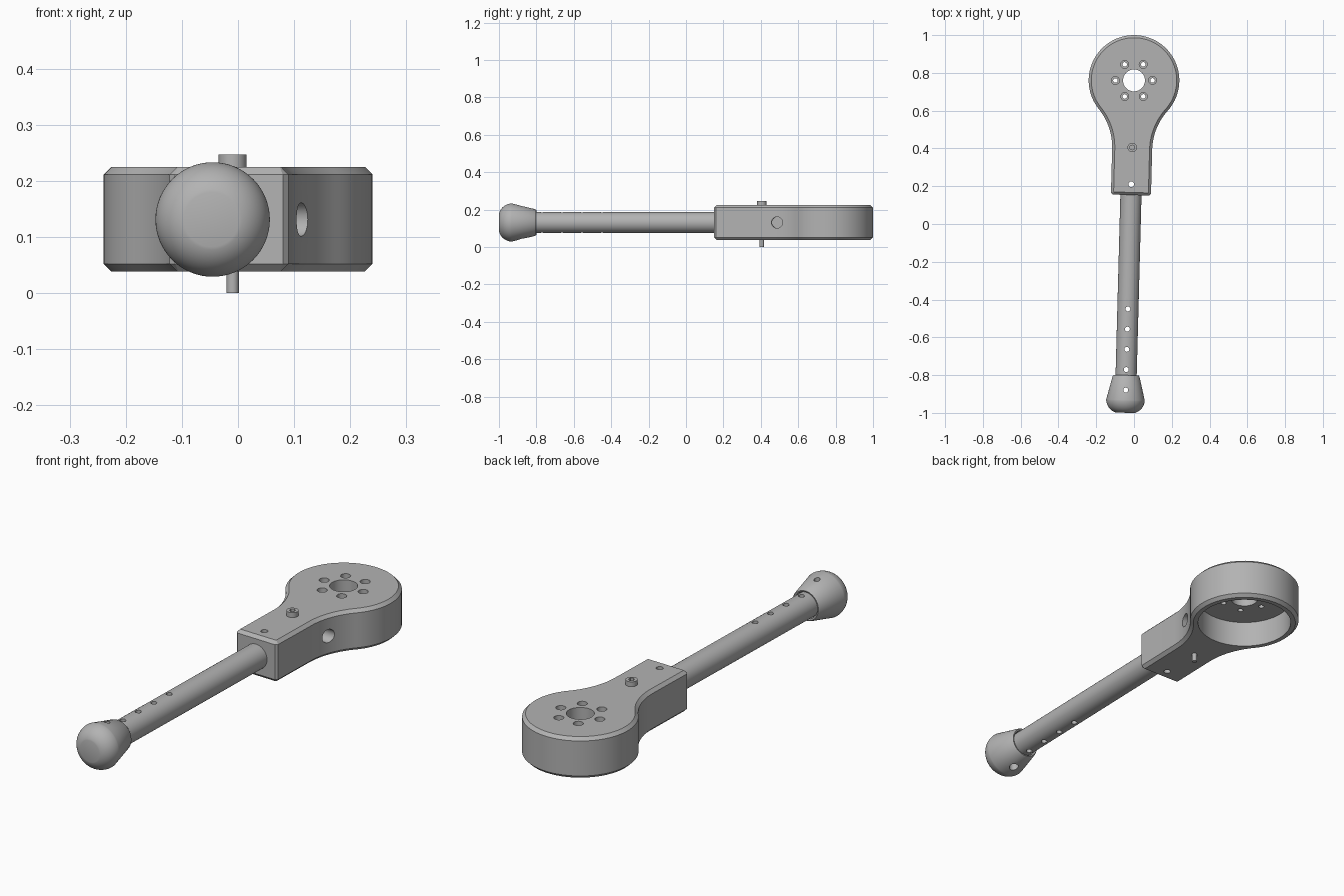
import bpy, bmesh, math
from mathutils import Matrix, Vector

if "Cube" in bpy.data.objects:
    bpy.data.objects.remove(bpy.data.objects["Cube"], do_unlink=True)

grey = bpy.data.materials.new("plain_grey")
grey.use_nodes = True
colour = (0.45, 0.45, 0.45, 1)
grey.diffuse_color = colour
grey.node_tree.nodes["Principled BSDF"].inputs["Base Color"].default_value = colour

# The tool is modelled along its own axis, then swung slightly about the head centre
PLACE = Matrix.Translation((0, 0.76, 0)) @ Matrix.Rotation(-0.0267, 4, 'Z')
LOW, HIGH, MID = 0.038, 0.225, 0.131


def to_object(name, bm):
    bmesh.ops.recalc_face_normals(bm, faces=bm.faces)
    mesh = bpy.data.meshes.new(name)
    bm.to_mesh(mesh)
    bm.free()
    mesh.materials.append(grey)
    obj = bpy.data.objects.new(name, mesh)
    bpy.context.collection.objects.link(obj)
    return obj


def rod(name, radius, start, end, sides=32):
    """Straight cylinder between two points."""
    a, b = Vector(start), Vector(end)
    turn = (b - a).to_track_quat('Z', 'Y').to_matrix().to_4x4()
    bm = bmesh.new()
    bmesh.ops.create_cone(bm, cap_ends=True, segments=sides, radius1=radius, radius2=radius,
                          depth=(b - a).length, matrix=Matrix.Translation((a + b) / 2) @ turn)
    return to_object(name, bm)


def drill(radius, x, y, bottom=-0.1, top=0.4, sides=32):
    return rod("cutter", radius, (x, y, bottom), (x, y, top), sides)


def cut(obj, cutters):
    """Subtract the cutters, bake the result and discard them."""
    for c in cutters:
        c.hide_render = True
        mod = obj.modifiers.new("cut", 'BOOLEAN')
        mod.operation, mod.solver, mod.object = 'DIFFERENCE', 'EXACT', c
    bpy.context.view_layer.update()
    baked = bpy.data.meshes.new_from_object(
        obj.evaluated_get(bpy.context.evaluated_depsgraph_get()))
    obj.modifiers.clear()
    obj.data = baked
    for c in cutters:
        bpy.data.objects.remove(c, do_unlink=True)


# Head outline: round end, concave fillets, straight neck with clipped corners
R, NECK, FILLET, END, CLIP = 0.24, 0.106, 0.32, -0.607, 0.01
drop = math.sqrt((R + FILLET) ** 2 - (NECK + FILLET) ** 2)
tangent = math.atan2(-drop, NECK + FILLET)
side = []
for i in range(33):
    a = math.pi / 2 + (tangent - math.pi / 2) * i / 32
    side.append((R * math.cos(a), R * math.sin(a)))
for i in range(1, 17):
    a = math.pi + tangent - tangent * i / 16
    side.append((NECK + FILLET + FILLET * math.cos(a), -drop + FILLET * math.sin(a)))
side += [(NECK, END + CLIP), (NECK - CLIP, END)]
outline = side + [(-x, y) for x, y in reversed(side[1:])]

bm = bmesh.new()
base = bm.faces.new([bm.verts.new((x, y, LOW)) for x, y in outline])
raised = bmesh.ops.extrude_face_region(bm, geom=[base], use_keep_orig=True)
bmesh.ops.translate(bm, vec=(0, 0, HIGH - LOW),
                    verts=[v for v in raised["geom"] if isinstance(v, bmesh.types.BMVert)])
bmesh.ops.recalc_face_normals(bm, faces=bm.faces)
rims = [e for e in bm.edges if abs(e.verts[0].co.z - e.verts[1].co.z) < 0.001]
bmesh.ops.bevel(bm, geom=rims, offset=0.014, segments=1, affect='EDGES')
head = to_object("head", bm)

# Underside pocket, centre bore, neck pin hole and side hole
cutters = [drill(0.205, 0, 0, top=0.158, sides=96),
           drill(0.058, 0, 0, sides=48),
           drill(0.015, 0, -0.55),
           rod("cutter", 0.03, (0.03, -0.27, MID), (0.4, -0.27, MID))]
# Ring of six counterbored bolt holes
for i in range(6):
    a = i * math.pi / 3 + 0.03
    x, y = 0.098 * math.cos(a), 0.098 * math.sin(a)
    cutters += [drill(0.012, x, y), drill(0.021, x, y, bottom=0.195)]
cut(head, cutters)

# Handle with a row of adjustment holes
handle = rod("handle", 0.056, (0, -0.58, MID), (0, -1.58, MID), 64)
cut(handle, [drill(0.013, 0, y) for y in (-1.21, -1.317, -1.424, -1.531)])

# Rounded grip knob, turned around the handle axis
profile = [(0, -1.59), (0.057, -1.59), (0.06, -1.563), (0.066, -1.561), (0.071, -1.567)]
for i in range(17):
    a = math.radians(13 + 77 * i / 16)
    profile.append((0.034 + 0.068 * math.cos(a - math.radians(13)) * (1 - i / 400),
                    -1.692 - 0.068 * math.sin(a - math.radians(13)) / math.sin(math.radians(77))))
profile.append((0, -1.76))
bm = bmesh.new()
verts = [bm.verts.new((r, y, 0)) for r, y in profile]
edges = [bm.edges.new(pair) for pair in zip(verts, verts[1:])]
bmesh.ops.spin(bm, geom=verts + edges, cent=(0, 0, 0), axis=(0, 1, 0),
               angle=math.tau, steps=64, use_merge=True)
bmesh.ops.remove_doubles(bm, verts=bm.verts, dist=0.0001)
bmesh.ops.translate(bm, vec=(0, 0, MID), verts=bm.verts)
knob = to_object("grip_knob", bm)
cut(knob, [drill(0.013, 0, -1.64), drill(0.02, 0, -1.64, top=0.07)])

# Socket screw through the neck
screw_y = -0.355
screw_head = drill(0.025, 0, screw_y, 0.215, 0.247)
cut(screw_head, [drill(0.013, 0, screw_y, 0.23, 0.3, sides=6)])
screw_shaft = rod("screw_shaft", 0.011, (0, screw_y, 0), (0, screw_y, 0.22))
screw_head.name = "screw_head"

# Place every part and smooth the round faces
parts = [head, handle, knob, screw_head, screw_shaft]
bpy.ops.object.select_all(action='DESELECT')
for part in parts:
    part.matrix_world = PLACE
    part.select_set(True)
bpy.context.view_layer.objects.active = head
bpy.ops.object.shade_smooth_by_angle(angle=math.radians(30))
